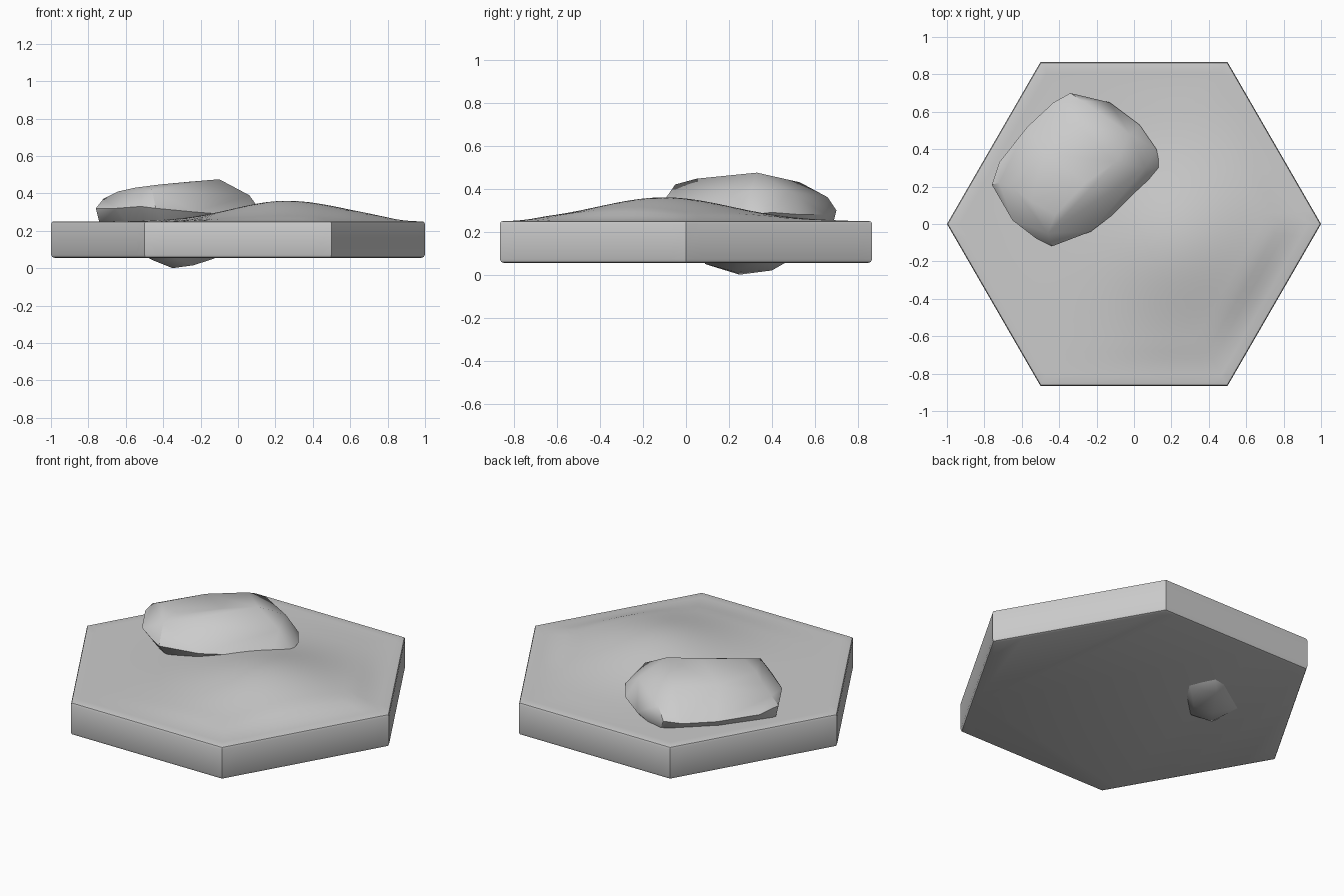
import bpy, bmesh, math
from mathutils import Vector

if "Cube" in bpy.data.objects:
    bpy.data.objects.remove(bpy.data.objects["Cube"])


def finish(name, bm, angle):
    bmesh.ops.recalc_face_normals(bm, faces=bm.faces)
    mesh = bpy.data.meshes.new(name)
    bm.to_mesh(mesh)
    bm.free()
    obj = bpy.data.objects.new(name, mesh)
    bpy.context.collection.objects.link(obj)
    bpy.ops.object.select_all(action='DESELECT')
    obj.select_set(True)
    bpy.context.view_layer.objects.active = obj
    bpy.ops.object.shade_smooth_by_angle(angle=math.radians(angle))
    return obj


# Hexagonal ground tile: concentric rings, rounded rim, soft hill on top
SEG, RINGS = 12, 20
corners = [Vector((math.cos(math.radians(60 * i)), math.sin(math.radians(60 * i)), 0))
           for i in range(6)]
outline = [corners[i].lerp(corners[(i + 1) % 6], s / SEG)
           for i in range(6) for s in range(SEG)]


def hill(x, y, t):
    fade = min(1, max(0, (0.985 - t) / 0.25))
    fade = fade * fade * (3 - 2 * fade)
    sx = 0.29 if x < 0.26 else 0.32
    return 0.25 + 0.11 * fade * math.exp(-((x - 0.26) / sx) ** 2 / 2
                                         - ((y + 0.1) / 0.31) ** 2 / 2)


bm = bmesh.new()
rim = [(0.98, 0.055), (0.994, 0.06), (1.0, 0.073), (1.0, 0.236), (0.995, 0.247), (0.982, 0.25)]
rings = [[bm.verts.new((p.x * t, p.y * t, z)) for p in outline] for t, z in rim]
for r in range(1, RINGS):
    t = 0.982 * (1 - r / RINGS)
    rings.append([bm.verts.new((p.x * t, p.y * t, hill(p.x * t, p.y * t, t))) for p in outline])
n = len(outline)
for a, b in zip(rings, rings[1:]):
    for i in range(n):
        bm.faces.new((a[i], a[(i + 1) % n], b[(i + 1) % n], b[i]))
peak = bm.verts.new((0, 0, hill(0, 0, 0)))
for i in range(n):
    bm.faces.new((rings[-1][i], rings[-1][(i + 1) % n], peak))
bm.faces.new(rings[0][::-1])
finish("ground_tile", bm, 35)

# Boulder: convex hull of a few key points, sunk through the tile
points = [
    # crown
    (-0.10, 0.33, 0.475), (-0.26, 0.22, 0.462), (-0.42, 0.05, 0.447), (-0.55, 0.12, 0.43),
    (-0.64, 0.19, 0.41), (-0.48, 0.38, 0.43), (-0.30, 0.53, 0.43), (-0.28, 0.66, 0.36),
    (-0.46, -0.05, 0.42), (0.06, 0.30, 0.39), (-0.02, 0.48, 0.39), (-0.72, 0.22, 0.37),
    # widest outline
    (-0.34, 0.70, 0.30), (-0.13, 0.65, 0.28), (0.03, 0.53, 0.28), (0.12, 0.40, 0.29),
    (0.14, 0.30, 0.28), (0.08, 0.22, 0.28), (-0.10, 0.06, 0.29), (-0.23, -0.04, 0.30),
    (-0.44, -0.12, 0.32), (-0.52, -0.08, 0.33), (-0.65, 0.02, 0.32), (-0.76, 0.21, 0.32),
    (-0.72, 0.33, 0.30), (-0.57, 0.52, 0.29), (-0.43, 0.65, 0.29),
    # underside
    (-0.35, 0.25, 0.0), (-0.25, 0.40, 0.02), (-0.24, 0.22, 0.015), (-0.45, 0.12, 0.04),
    (-0.48, 0.30, 0.055), (-0.18, 0.47, 0.06), (-0.13, 0.32, 0.05), (-0.33, 0.09, 0.05),
    (-0.74, 0.21, 0.24), (-0.30, 0.68, 0.22),
]
bm = bmesh.new()
for p in points:
    bm.verts.new(p)
hull = bmesh.ops.convex_hull(bm, input=bm.verts)
bmesh.ops.delete(bm, geom=[v for v in bm.verts if not v.link_faces], context='VERTS')
finish("boulder", bm, 38)
